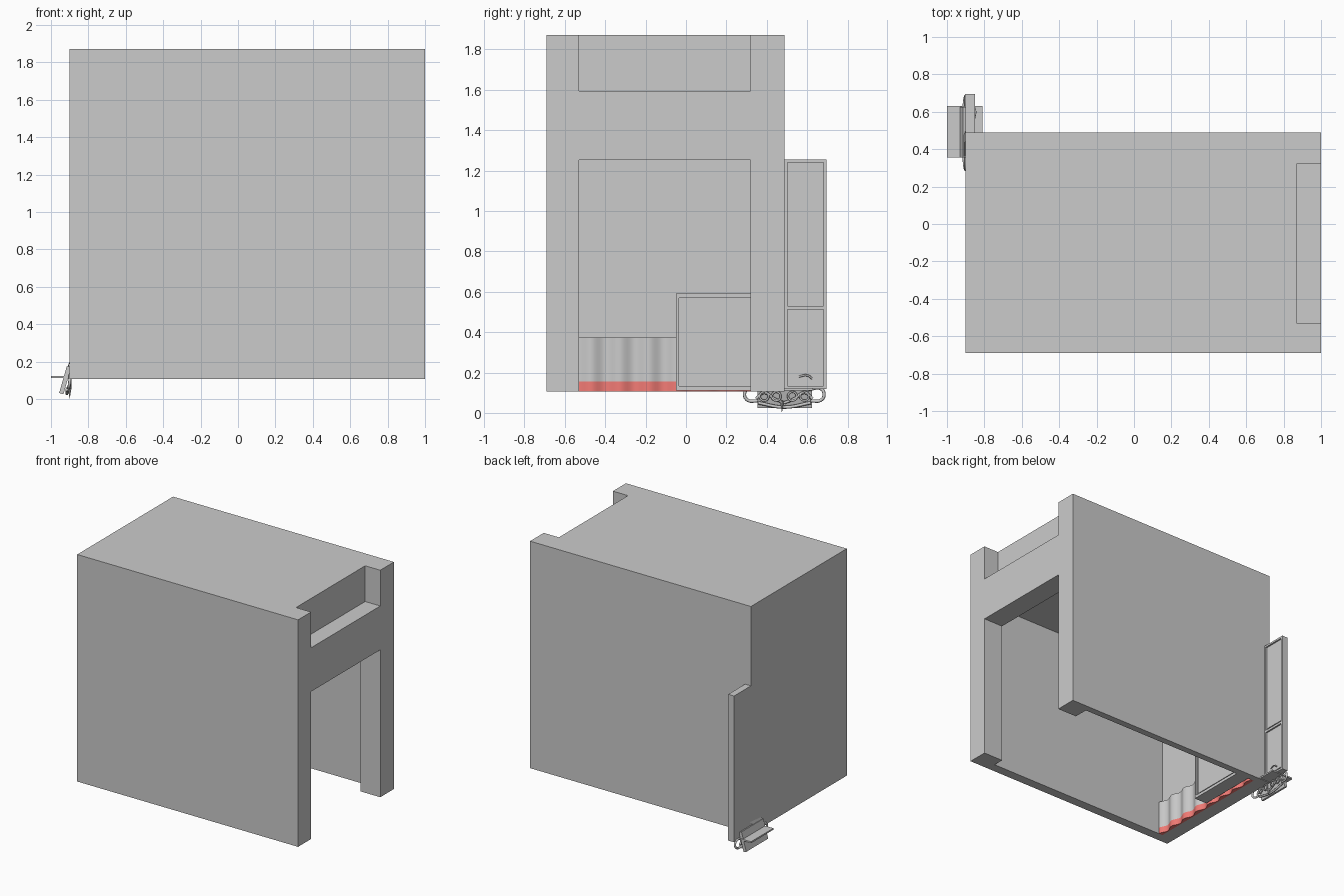
import bpy, bmesh, math
from mathutils import Vector, Matrix

if "Cube" in bpy.data.objects:
    bpy.data.objects.remove(bpy.data.objects["Cube"])


def new_object(name, bm):
    mesh = bpy.data.meshes.new(name)
    bmesh.ops.recalc_face_normals(bm, faces=bm.faces)
    bm.to_mesh(mesh)
    bm.free()
    obj = bpy.data.objects.new(name, mesh)
    bpy.context.collection.objects.link(obj)
    return obj


def box_bm(lo, hi):
    lo, hi = Vector(lo), Vector(hi)
    bm = bmesh.new()
    bmesh.ops.create_cube(bm, size=1, matrix=Matrix.Translation((lo + hi) / 2)
                          @ Matrix.Diagonal((hi - lo).to_4d()))
    return bm


def box(name, lo, hi):
    return new_object(name, box_bm(lo, hi))


def cut(obj, lo, hi):
    """Subtract a box and bake the result."""
    cutter = box("cutter", lo, hi)
    cutter.hide_render = True
    mod = obj.modifiers.new("cut", 'BOOLEAN')
    mod.operation, mod.solver, mod.object = 'DIFFERENCE', 'EXACT', cutter
    deps = bpy.context.evaluated_depsgraph_get()
    mesh = bpy.data.meshes.new_from_object(obj.evaluated_get(deps))
    obj.modifiers.clear()
    obj.data = mesh
    bpy.data.objects.remove(cutter)


def sheet(name, pts, z0, z1):
    """Extrude a closed plan outline upward, smooth across the folds."""
    bm = bmesh.new()
    face = bm.faces.new([bm.verts.new((x, y, z0)) for x, y in pts])
    ext = bmesh.ops.extrude_face_region(bm, geom=[face])
    verts = [g for g in ext["geom"] if isinstance(g, bmesh.types.BMVert)]
    bmesh.ops.translate(bm, verts=verts, vec=(0, 0, z1 - z0))
    obj = new_object(name, bm)
    bpy.ops.object.select_all(action='DESELECT')
    obj.select_set(True)
    bpy.context.view_layer.objects.active = obj
    bpy.ops.object.shade_smooth_by_angle(angle=math.radians(35))
    return obj


def tube(name, pts, radius, cyclic=False):
    """Smooth round bar through the points."""
    cu = bpy.data.curves.new(name, 'CURVE')
    cu.dimensions = '3D'
    cu.bevel_depth, cu.bevel_resolution, cu.resolution_u = radius, 2, 5
    cu.use_fill_caps = True
    sp = cu.splines.new('BEZIER')
    sp.bezier_points.add(len(pts) - 1)
    for p, co in zip(sp.bezier_points, pts):
        p.co = co
        p.handle_left_type = p.handle_right_type = 'AUTO'
    sp.use_cyclic_u = cyclic
    obj = bpy.data.objects.new(name, cu)
    bpy.context.collection.objects.link(obj)
    return obj


# Thick-walled shell: inner room, doorway and roof-edge notch cut out
Y0, Y1 = -0.615, 0.435
shell = box("room_shell", (-0.9, -0.69, 0.107), (1.0, 0.488, 1.872))
cut(shell, (-0.79, Y0, 0.0), (0.83, Y1, 1.46))
cut(shell, (0.7, -0.53, 0.0), (1.1, 0.32, 1.253))
cut(shell, (0.87, -0.53, 1.594), (1.1, 0.32, 2.0))

# Softly corrugated skirting on the end wall, red along the bottom
n = 84
front = []
for k in range(n + 1):
    y = Y0 + (Y1 - Y0) * k / n
    front.append((-0.768 + 0.012 * math.cos(2 * math.pi * (y + 0.47) / 0.143), y))
outline = [(-0.79, Y0)] + front + [(-0.79, Y1)]
sheet("corrugated_skirting", outline, 0.156, 0.374)
band = sheet("red_skirting_band", outline, 0.107, 0.156)
red = bpy.data.materials.new("red")
red.diffuse_color = (0.9, 0.2, 0.18, 1)
red.use_nodes = True
red.node_tree.nodes["Principled BSDF"].inputs["Base Color"].default_value = red.diffuse_color
band.data.materials.append(red)

# Low cabinet with a recessed front
cabinet = box("low_cabinet", (-0.74, -0.05, 0.11), (-0.63, Y1, 0.592))
cut(cabinet, (-0.645, -0.035, 0.133), (-0.5, Y1 - 0.02, 0.57))
box("cabinet_inset", (-0.65, -0.024, 0.144), (-0.638, Y1 - 0.031, 0.559))

# Outside two-panel door
door = box("outside_door", (-0.9, 0.486, 0.118), (-0.85, 0.695, 1.255))
for z0, z1 in ((0.133, 0.512), (0.53, 1.24)):
    cut(door, (-0.862, 0.503, z0), (-0.8, 0.682, z1))
    box("door_inset", (-0.866, 0.514, z0 + 0.012), (-0.857, 0.671, z1 - 0.012))

# Step plate at the foot of the door
box("step_plate", (-1.0, 0.355, 0.112), (-0.81, 0.63, 0.124))

# Leaning bracket below the step
bm = box_bm((-0.012, -0.135, -0.09), (0.012, 0.135, 0.06))
bm.transform(Matrix.Translation((-0.92, 0.49, 0.115)) @ Matrix.Rotation(math.radians(16), 4, 'Y'))
new_object("leaning_bracket", bm)
bm = bmesh.new()
pts = [(-0.95, 0.36, 0.04), (-0.93, 0.36, 0.04), (-0.9, 0.5, 0.2), (-0.905, 0.36, 0.19)]
vs = [bm.verts.new(p) for p in pts]
bmesh.ops.convex_hull(bm, input=vs)
new_object("bracket_gusset", bm)

# Scrolled ironwork, mirrored about the bracket centre
cy = 0.487
for side in (-1, 1):
    def P(x, dy, z):
        return (x, cy + side * dy, z)
    tube("scroll_handle", [P(-0.9, 0.12, 0.115), P(-0.9, 0.18, 0.12), P(-0.9, 0.197, 0.09),
                           P(-0.905, 0.18, 0.062), P(-0.91, 0.13, 0.06)], 0.008)
    tube("lower_scroll", [P(-0.9, 0.14, 0.07), P(-0.9, 0.1, 0.1), P(-0.9, 0.05, 0.07),
                          P(-0.905, 0.0, 0.05)], 0.007)
    for dy in (0.04, 0.1):
        ring = [P(-0.895, dy + 0.022 * math.cos(a), 0.082 + 0.022 * math.sin(a))
                for a in (k * math.pi / 2 for k in range(4))]
        tube("scroll_ring", ring, 0.005, True)
tube("lower_rail", [(-0.915, cy - 0.13, 0.05), (-0.915, cy, 0.028), (-0.915, cy + 0.13, 0.05)], 0.008)

# Pointed drop at the lowest point
bm = bmesh.new()
bmesh.ops.create_cone(bm, cap_ends=True, segments=8, radius1=0.0, radius2=0.01, depth=0.06,
                      matrix=Matrix.Translation((-0.9, 0.475, 0.03)))
new_object("drop_point", bm)

# Small catch on the door
tube("door_catch", [(-0.855, 0.56, 0.18), (-0.848, 0.6, 0.186), (-0.855, 0.625, 0.17)], 0.005)
